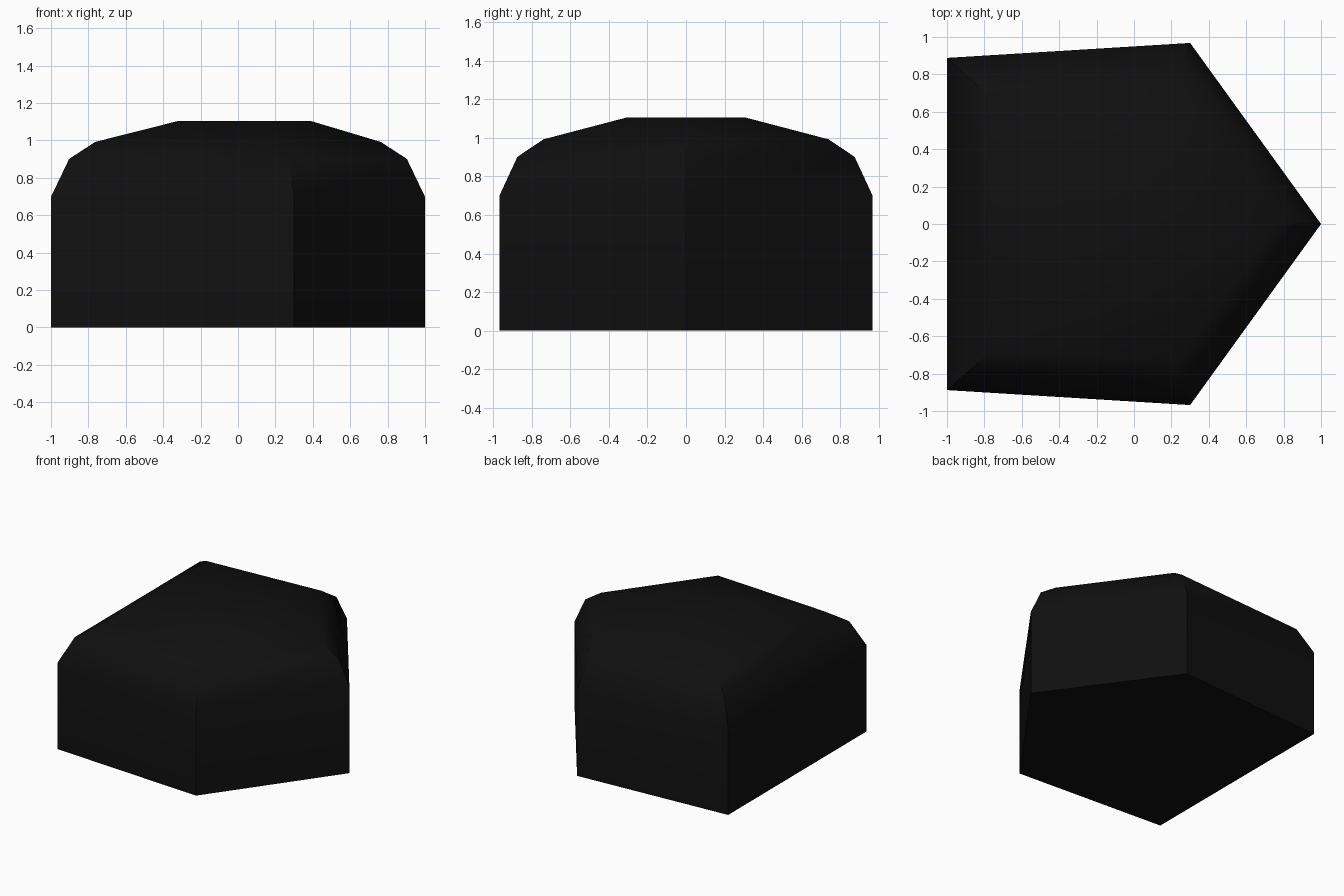
import bpy, bmesh, math

if "Cube" in bpy.data.objects:
    bpy.data.objects.remove(bpy.data.objects["Cube"])

# single near-black material
mat = bpy.data.materials.new("matte black")
mat.diffuse_color = (0.005, 0.005, 0.005, 1)
mat.use_nodes = True
mat.node_tree.nodes["Principled BSDF"].inputs["Base Color"].default_value = mat.diffuse_color

# half outline of the irregular pentagon, mirrored across y
half = [(0.3, 0.968), (-1.0, 0.888)]
outline = [(1.0, 0.0)] + half + [(x, -y) for x, y in reversed(half)]
top_half = [(0.11, 0.308), (-0.315, 0.283)]
top = [(0.385, 0.0)] + top_half + [(x, -y) for x, y in reversed(top_half)]

# straight walls, then a rounded shoulder closing to a small flat top
rings = [[(x * s, y * s, z) for x, y in outline]
         for s, z in [(1, 0), (1, 0.698), (0.903, 0.901), (0.763, 0.992)]]
rings.append([(x, y, 1.105) for x, y in top])

bm = bmesh.new()
loops = [[bm.verts.new(p) for p in ring] for ring in rings]
n = len(outline)
for low, high in zip(loops, loops[1:]):
    for i in range(n):
        j = (i + 1) % n
        bm.faces.new((low[i], low[j], high[j], high[i]))
bm.faces.new(list(reversed(loops[0])))
bm.faces.new(loops[-1])
bmesh.ops.recalc_face_normals(bm, faces=bm.faces)

mesh = bpy.data.meshes.new("domed_block")
bm.to_mesh(mesh)
bm.free()
mesh.materials.append(mat)
block = bpy.data.objects.new("domed_block", mesh)
bpy.context.collection.objects.link(block)

# soft shoulder, crisp corners
bpy.context.view_layer.objects.active = block
block.select_set(True)
bpy.ops.object.shade_smooth_by_angle(angle=math.radians(35))
